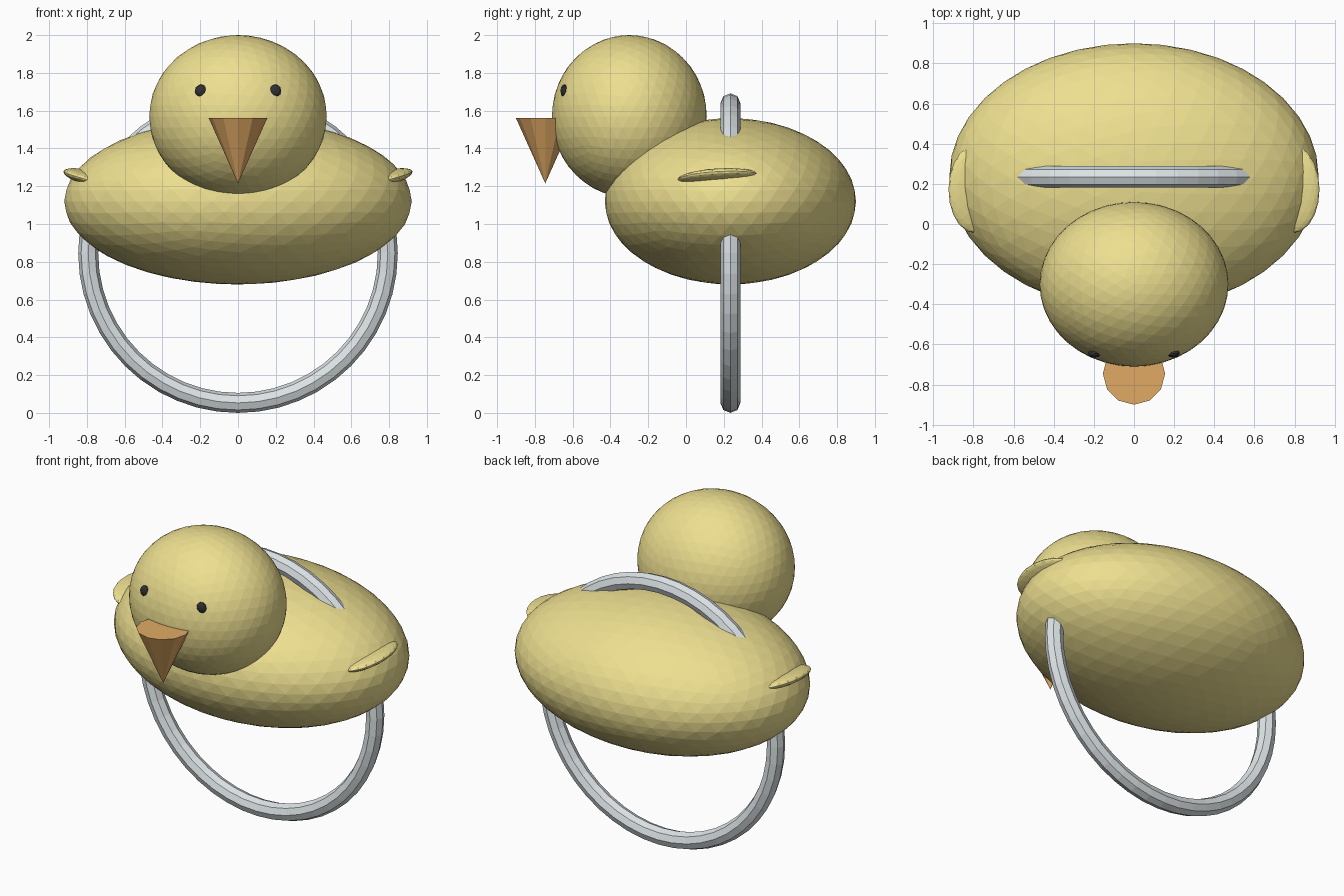
import bpy
from math import radians

if "Cube" in bpy.data.objects:
    bpy.data.objects.remove(bpy.data.objects["Cube"])


def material(name, color):
    m = bpy.data.materials.new(name)
    m.diffuse_color = (*color, 1)
    m.use_nodes = True
    m.node_tree.nodes["Principled BSDF"].inputs["Base Color"].default_value = m.diffuse_color
    return m


yellow = material("yellow", (0.85, 0.74, 0.28))
orange = material("orange", (0.75, 0.40, 0.13))
black = material("black", (0.03, 0.03, 0.035))
silver = material("silver", (0.72, 0.77, 0.79))


def finish(name, mat):
    ob = bpy.context.object
    ob.name = name
    ob.data.materials.append(mat)
    return ob


def ellipsoid(name, loc, size, mat, sub=4, rot=(0, 0, 0)):
    bpy.ops.mesh.primitive_ico_sphere_add(
        subdivisions=sub, radius=1, location=loc, rotation=rot)
    bpy.context.object.scale = size
    return finish(name, mat)


# Body and head
ellipsoid("body", (0, 0.235, 1.12), (0.92, 0.665, 0.44), yellow)
ellipsoid("head", (0, -0.30, 1.57), (0.47, 0.41, 0.43), yellow)

# Eyes and stubby upturned wings on both sides
for side, label in ((1, "right"), (-1, "left")):
    ellipsoid(label + "_eye", (side * 0.197, -0.645, 1.705),
              (0.032, 0.02, 0.034), black, 2)
    ellipsoid(label + "_wing", (side * 0.79, 0.175, 1.245),
              (0.138, 0.22, 0.038), yellow, 3,
              (radians(3), radians(-14 * side), 0))

# Beak: cone pointing down
bpy.ops.mesh.primitive_cone_add(
    vertices=12, radius1=0.155, radius2=0, depth=0.345,
    location=(0, -0.745, 1.3875), rotation=(radians(180), 0, 0))
finish("beak", orange)

# Upright ring through the body
bpy.ops.mesh.primitive_torus_add(
    major_segments=48, minor_segments=8, major_radius=0.793, minor_radius=0.053,
    location=(0, 0.235, 0.846), rotation=(radians(90), 0, 0))
finish("finger_ring", silver)
